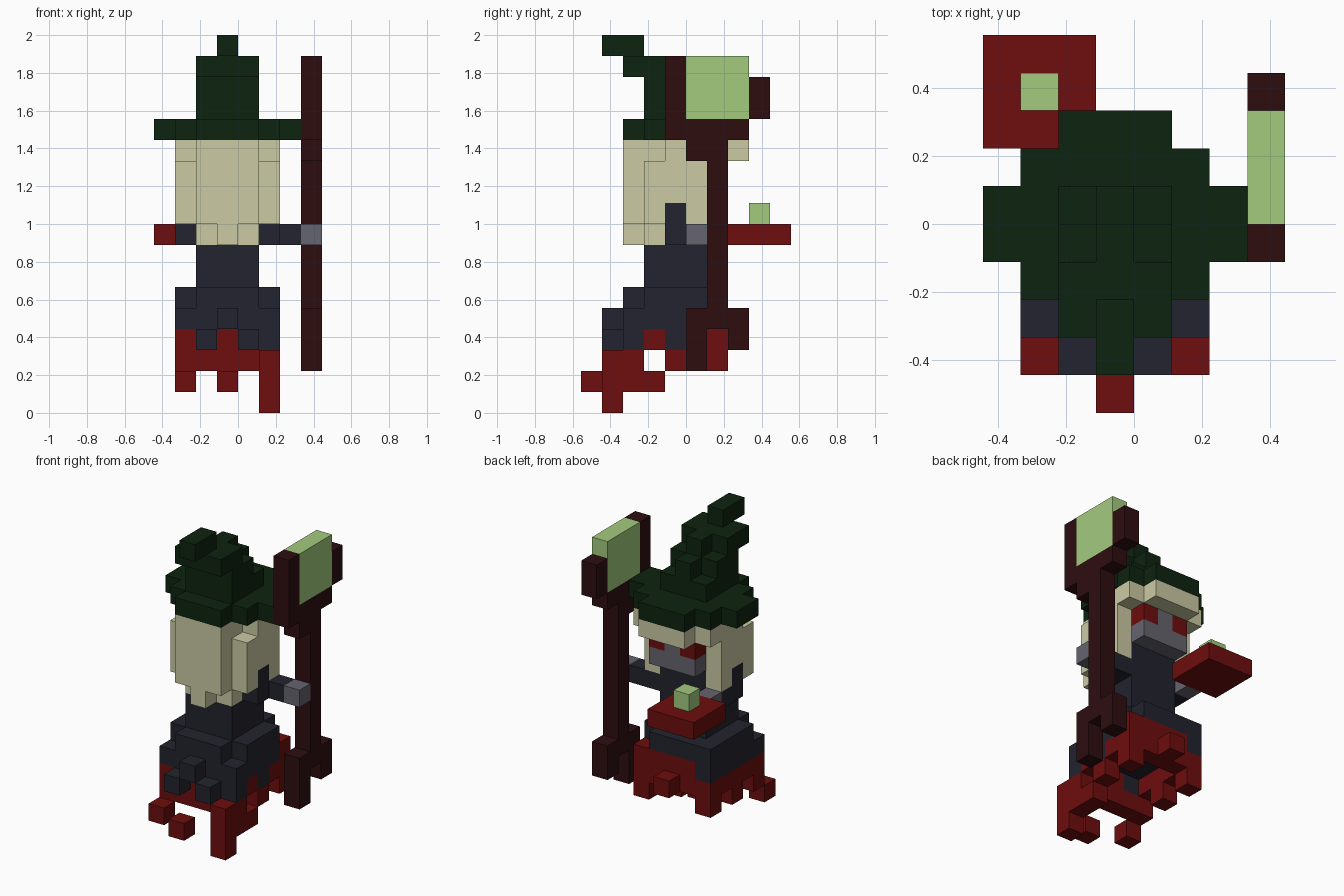
import bpy, bmesh

if "Cube" in bpy.data.objects:
    bpy.data.objects.remove(bpy.data.objects["Cube"])

U = 1 / 9          # edge of one cube
CELLS = {}         # (x, y, z) -> (part, colour)


def lin(c):
    c /= 255
    return c / 12.92 if c <= 0.04045 else ((c + 0.055) / 1.055) ** 2.4


def material(name, rgb):
    m = bpy.data.materials.new(name)
    m.diffuse_color = (*[lin(c) for c in rgb], 1)
    m.use_nodes = True
    m.node_tree.nodes["Principled BSDF"].inputs["Base Color"].default_value = m.diffuse_color
    return m


MATS = {n: material(n, c) for n, c in {
    "dark green": (13, 35, 15), "cream": (203, 202, 164), "navy": (34, 35, 46),
    "red": (110, 13, 14), "dark maroon": (46, 13, 16),
    "light green": (163, 203, 126), "grey": (102, 100, 110)}.items()}


def fill(part, colour, *boxes):
    """Fill boxes (x0, x1, y0, y1, z0, z1) with cubes; later fills replace earlier ones."""
    for x0, x1, y0, y1, z0, z1 in boxes:
        for x in range(x0, x1):
            for y in range(y0, y1):
                for z in range(z0, z1):
                    CELLS[x, y, z] = (part, colour)


# robe: torso and flared skirt
fill("robe", "navy",
     (-2, 1, -2, 1, 6, 10),
     (-3, 2, -2, 1, 5, 6), (-2, 1, -3, 2, 5, 6), (-3, -2, 1, 2, 4, 6),
     (-3, 2, -3, 1, 4, 5), (-1, 0, -4, -3, 4, 5),
     (-2, -1, -4, -2, 3, 4), (0, 1, -4, -2, 3, 4),
     (1, 2, -3, 0, 3, 4))
# ragged hem, hollow inside
fill("hem", "red",
     (-3, 2, -3, -2, 2, 3), (-3, -2, -3, 2, 3, 4), (-1, 0, -3, -2, 3, 4),
     (1, 2, -2, -1, 3, 4), (1, 2, 0, 1, 3, 4),
     (-2, 2, 1, 2, 3, 5),
     (-3, -2, -1, 0, 2, 3), (1, 2, -1, 0, 2, 3),
     (-3, -2, 1, 2, 2, 3), (1, 2, 1, 2, 2, 3),
     (-1, 0, 2, 3, 3, 4),
     (-3, -2, -4, -3, 1, 2), (-1, 0, -5, -4, 1, 2),
     (1, 2, -4, -3, 0, 3), (1, 2, -3, -1, 1, 2))
# hair
fill("hair", "cream",
     (-3, -2, -2, 1, 9, 12), (1, 2, -2, 1, 9, 12), (-2, 1, -3, -2, 9, 13),
     (-2, 1, -2, 1, 10, 13), (-3, 2, -1, 2, 12, 13), (-2, 1, 2, 3, 12, 13),
     (-2, 1, -2, -1, 8, 10), (-1, 0, -3, -2, 8, 9))
# face and eyes
fill("face", "grey", (-2, 1, 0, 2, 10, 12))
fill("eyes", "red", (-2, -1, 1, 2, 11, 12), (0, 1, 1, 2, 11, 12))
# arms and hands
fill("arms", "navy",
     (-3, -2, -1, 0, 8, 10), (1, 2, -1, 0, 8, 10),
     (-3, -2, 0, 1, 8, 9), (1, 3, 0, 1, 8, 9))
fill("hands", "grey", (3, 4, 0, 1, 8, 9), (-3, -2, 1, 2, 8, 9))
# hat: round brim and a cone that bends forward
for y, w in zip(range(-3, 3), (0, 1, 2, 2, 1, 0)):
    fill("hat", "dark green", (-2 - w, 1 + w, y, y + 1, 13, 14))
fill("hat", "dark green",
     (-2, 1, -2, 1, 14, 15), (-2, 1, -2, 0, 15, 16), (-1, 0, 0, 1, 15, 16),
     (-2, 1, -3, -1, 16, 17), (-1, 0, -1, 0, 16, 17), (-1, 0, -4, -2, 17, 18))
# staff with a forked head, foot and gem
fill("staff", "dark maroon",
     (3, 4, 1, 2, 4, 13), (3, 4, 0, 1, 2, 5), (3, 4, 2, 3, 3, 5),
     (3, 4, 0, 2, 12, 13), (3, 4, -1, 3, 13, 14),
     (3, 4, -1, 0, 14, 17), (3, 4, 3, 4, 14, 16))
fill("staff_gem", "light green", (3, 4, 0, 3, 14, 17))
# tray with a small cube
fill("tray", "red", (-4, -1, 2, 5, 8, 9))
fill("tray_cube", "light green", (-3, -2, 3, 4, 9, 10))


def build(part):
    """Make one mesh from the exposed cube faces of a part."""
    bm, verts, colour = bmesh.new(), {}, None

    def vert(p):
        if p not in verts:
            verts[p] = bm.verts.new([c * U for c in p])
        return verts[p]

    for cell, (owner, col) in CELLS.items():
        if owner != part:
            continue
        colour = col
        for a in range(3):
            b, c = (a + 1) % 3, (a + 2) % 3
            for side in (0, 1):
                n = list(cell)
                n[a] += 2 * side - 1
                if tuple(n) in CELLS:
                    continue
                loop = []
                for db, dc in ((0, 0), (1, 0), (1, 1), (0, 1)):
                    p = list(cell)
                    p[a] += side
                    p[b] += db
                    p[c] += dc
                    loop.append(vert(tuple(p)))
                bm.faces.new(loop if side else loop[::-1])
    mesh = bpy.data.meshes.new(part)
    bm.to_mesh(mesh)
    bm.free()
    mesh.materials.append(MATS[colour])
    bpy.context.collection.objects.link(bpy.data.objects.new(part, mesh))


for name in dict.fromkeys(owner for owner, _ in CELLS.values()):
    build(name)
